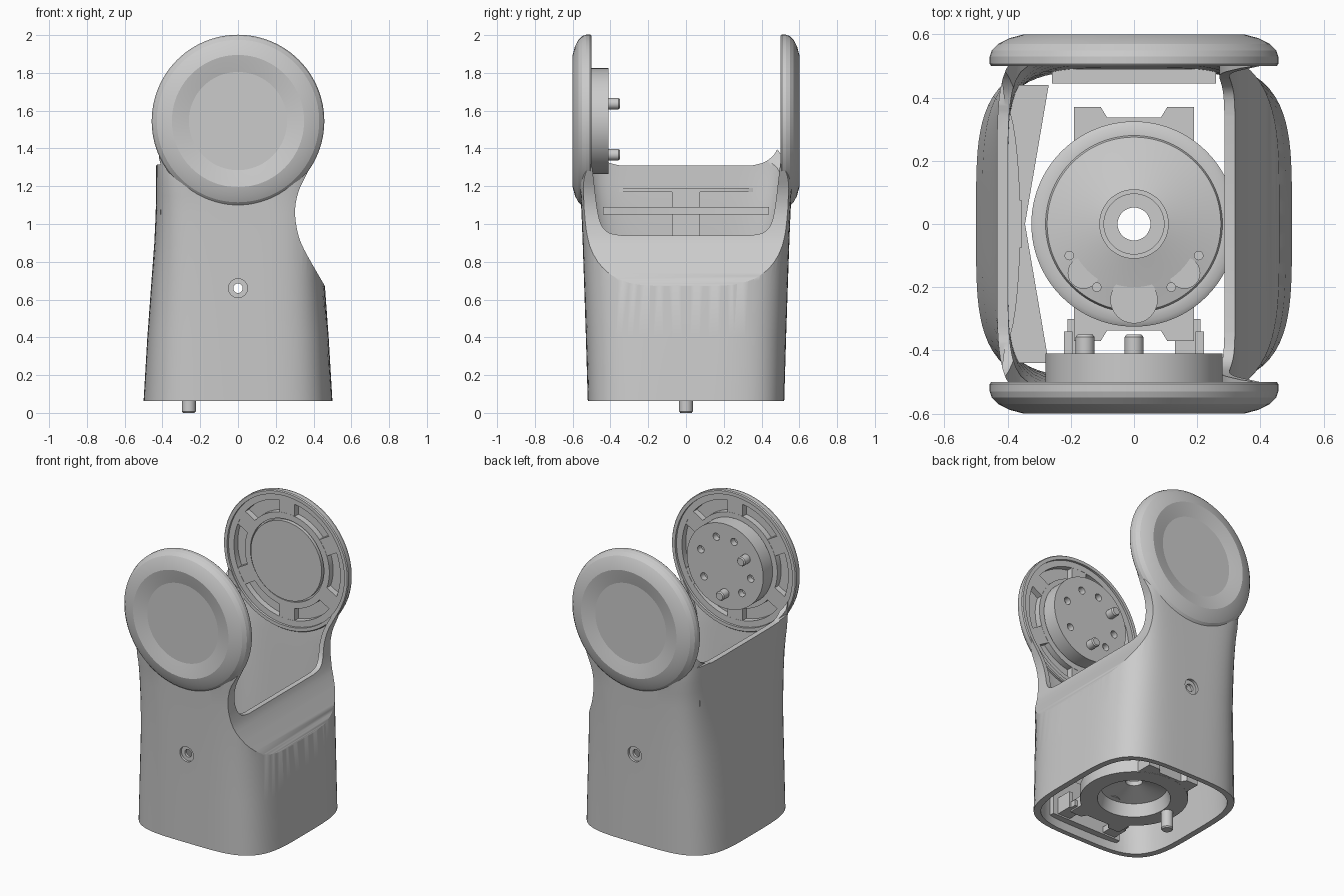
import bpy, bmesh, math
from math import cos, sin, pi, radians

if "Cube" in bpy.data.objects:
    bpy.data.objects.remove(bpy.data.objects["Cube"])

CZ = 1.545  # height of the joint axis

def finish(name, bm, angle=35):
    bmesh.ops.remove_doubles(bm, verts=bm.verts, dist=1e-5)
    bmesh.ops.recalc_face_normals(bm, faces=bm.faces)
    me = bpy.data.meshes.new(name)
    bm.to_mesh(me)
    bm.free()
    ob = bpy.data.objects.new(name, me)
    bpy.context.collection.objects.link(ob)
    smooth(ob, angle)
    return ob

def smooth(ob, angle=35):
    bpy.ops.object.select_all(action='DESELECT')
    bpy.context.view_layer.objects.active = ob
    ob.select_set(True)
    bpy.ops.object.shade_smooth_by_angle(angle=radians(angle))

def skin(bm, rings, cap=True, loop=False):
    vs = [[bm.verts.new(p) for p in r] for r in rings]
    n = len(vs[0])
    pairs = list(zip(vs, vs[1:])) + ([(vs[-1], vs[0])] if loop else [])
    for a, b in pairs:
        for i in range(n):
            j = (i + 1) % n
            bm.faces.new((a[i], a[j], b[j], b[i]))
    if cap:
        bm.faces.new(vs[0])
        bm.faces.new(vs[-1])

def prism(name, pts, axis, lo, hi):
    at = {'x': lambda u, v, t: (t, u, v), 'y': lambda u, v, t: (u, t, v), 'z': lambda u, v, t: (u, v, t)}[axis]
    bm = bmesh.new()
    skin(bm, [[at(u, v, t) for u, v in pts] for t in (lo, hi)])
    return finish(name, bm)

def circle(r, u=0, v=0, n=32):
    return [(u + r * cos(2 * pi * i / n), v + r * sin(2 * pi * i / n)) for i in range(n)]

def rect(u0, u1, v0, v1):
    return [(u0, v0), (u1, v0), (u1, v1), (u0, v1)]

def lathe(name, prof, axis, s=1, n=96, loop=False, angle=35):
    bm = bmesh.new()
    rings = []
    for r, h in prof:
        c = circle(max(r, 1e-7), n=n)
        rings.append([(u, s * h, CZ + v) if axis == 'y' else (u, v, h) for u, v in c])
    skin(bm, rings, cap=False, loop=loop)
    return finish(name, bm, angle)

def shell(name, inset, lo, hi):
    # lofted superellipse sections: z, half x, half y, squareness
    rows = [(.07, .50, .52, 4), (.4, .48, .53, 4.1), (.7, .458, .54, 4.3), (.9, .443, .547, 4.8), (1.05, .436, .553, 5.3),
            (1.15, .434, .558, 5.8), (1.22, .434, .566, 6.2), (1.3, .434, .57, 6.5), (1.6, .434, .57, 7)]
    rings = []
    for k, (z, a, b, n) in enumerate(rows):
        z = lo if k == 0 else hi if k == len(rows) - 1 else z
        a, b, ring = a - inset, b - inset, []
        for i in range(128):
            c, s = cos(2 * pi * i / 128), sin(2 * pi * i / 128)
            r = (abs(c / a) ** n + abs(s / b) ** n) ** (-1 / n)
            ring.append((r * c, r * s, z))
        rings.append(ring)
    bm = bmesh.new()
    skin(bm, rings)
    return finish(name, bm)

def boolean(ob, cutter, op='DIFFERENCE'):
    m = ob.modifiers.new(op, 'BOOLEAN')
    m.operation, m.object, m.solver = op, cutter, 'EXACT'
    bpy.context.view_layer.objects.active = ob
    bpy.ops.object.modifier_apply(modifier=m.name)
    bpy.data.objects.remove(cutter)

def spline(p, steps=5):
    out, q = [], [p[0]] + p + [p[-1]]
    for a, b, c, d in zip(q, q[1:], q[2:], q[3:]):
        for k in range(steps):
            t = k / steps
            out.append(tuple(.5 * (2 * b[i] + (c[i] - a[i]) * t + (2 * a[i] - 5 * b[i] + 4 * c[i] - d[i]) * t * t
                                   + (3 * b[i] - a[i] - 3 * c[i] + d[i]) * t ** 3) for i in (0, 1)))
    return out + [p[-1]]

# Housing: outer loft trimmed by the scooped side outline, then hollowed
scoop = [(.6, .432)] + spline([(.455, .68), (.35, .865), (.315, .96), (.302, 1.07), (.32, 1.17), (.362, 1.26), (.425, 1.38)]) + [(.46, 1.52)]
housing = shell("housing", 0, .062, 1.6)
boolean(housing, prism("trim", [(-.6, -.2), (.6, -.2)] + scoop + [(-.43, 1.52), (-.43, 1.4), (-.41, 1.316), (-.6, 1.316)], 'y', -.8, .8), 'INTERSECT')
cavity = shell("cavity", .035, -.03, 1.7)
boolean(cavity, prism("trim", [(-.7, -.3), (.57, -.3)] + [(x - .032, z - .006) for x, z in scoop] + [(.42, 1.9), (-.7, 1.9)], 'y', -.8, .8), 'INTERSECT')
boolean(housing, cavity)

# Openings between the two arms: high rim on the left, low rim on the right
def opening(pts, lo, hi):
    half = spline(pts) + [(.5, 1.95)]
    boolean(housing, prism("opening", half + [(-y, z) for y, z in reversed(half)], 'x', lo, hi))
opening([(.35, 1.31), (.42, 1.33), (.475, 1.38), (.5, 1.46)], -.8, -.05)
opening([(.34, .94), (.41, .955), (.45, 1.0), (.47, 1.08), (.485, 1.2), (.5, 1.33)], -.04, .8)
boolean(housing, prism("joint_clearance", circle(.435, 0, CZ, 96), 'y', -.9, .9))
# Countersunk screw holes
boolean(housing, prism("bore", circle(.025, 0, .66), 'y', -.9, .9))
for s in (-1, 1):
    boolean(housing, prism("sink", circle(.05, 0, .66), 'y', *sorted((s * .522, s * .9))))
smooth(housing)

# Round joint covers: dished outside, slotted inside
cover = [(0, .58), (.26, .58), (.31, .592), (.35, .6), (.395, .588), (.43, .57), (.45, .55), (.457, .53), (.457, .507),
         (.452, .5), (.43, .5), (.43, .515), (.39, .515), (.39, .555), (.31, .555), (.31, .515), (.27, .515),
         (.27, .53), (.26, .53), (.26, .505), (0, .505)]
for side, s in (("front", -1), ("back", 1)):
    lathe(side + "_joint_cover", cover, 'y', s, angle=12.5)
    for k in range(6):
        a = k * pi / 3 + pi / 6
        pts = [(r * cos(a) - w * sin(a), CZ + r * sin(a) + w * cos(a)) for r, w in rect(.3, .395, -.055, .055)]
        prism(side + "_cover_spoke", pts, 'y', *sorted((s * .516, s * .57)))

# Drive hub on the front arm with holes and two pins
hub = prism("drive_hub", circle(.28, 0, CZ, 96), 'y', -.508, -.41)
for deg in (20, 70, 110, 190, 230, 325):
    a = radians(deg)
    boolean(hub, prism("hub_hole", circle(.024, .19 * cos(a), CZ + .19 * sin(a), 20), 'y', -.45, -.3))
smooth(hub)
pin_profile = [(0, -.43), (.03, -.43), (.03, -.358), (.024, -.35), (0, -.35)]
for x, z in ((-.155, 1.637), (0, 1.367)):
    pin = lathe("hub_pin", pin_profile, 'y', n=24)
    pin.location = (x, 0, z - CZ)

# Stiffening ribs inside the left wall
prism("wall_shelf", [(-.41, -.44), (-.27, -.44), (-.345, 0), (-.27, .44), (-.41, .44)], 'z', 1.05, 1.09)
prism("wall_column", rect(-.412, -.355, -.075, .075), 'z', .9, 1.19)
arch = [(-.41 + .05 * cos(t * pi / 16), .38 * sin(t * pi / 16)) for t in range(-8, 9)]
prism("wall_arch", arch, 'z', 1.17, 1.19)

# Bearing mount in the base
lathe("base_mount", [(.22, .12), (.325, .12), (.325, .2), (.31, .21), (.28, .21), (.275, .222), (.2, .24), (.11, .265), (.11, .29),
                     (.095, .29), (.095, .27), (.052, .27), (.052, .24), (.2, .2)], 'z', loop=True)
tab = [(-.19, .24), (-.19, .37), (-.105, .37), (-.085, .337), (.085, .337), (.105, .37), (.19, .37), (.19, .24)]
for s in (-1, 1):
    prism("mount_tab", [(x, s * y) for x, y in tab], 'z', .121, .19)
    prism("wall_boss", rect(-.26, .26, *sorted((s * .445, s * .49))), 'z', .12, .4)
for sx in (-1, 1):
    prism("mount_post", rect(sx * .208 - .014, sx * .208 + .014, -.46, -.34), 'z', .13, .24)
    prism("mount_arm", rect(sx * .17 - .04, sx * .17 + .04, -.46, -.3), 'z', .13, .17)
    for x, y in ((.205, -.1), (.118, -.2)):
        prism("mount_screw", circle(.015, sx * x, y, 16), 'z', .2, .255)
    prism("mount_pad", circle(.05, sx * .16, -.155, 24), 'z', .21, .238)
prism("mount_key", circle(.075, 0, -.24), 'z', .205, .24)

# Locating pin under the base
lathe("base_pin", [(0, 0), (.03, 0), (.037, .008), (.037, .14), (0, .14)], 'z', n=24).location.x = -.26
